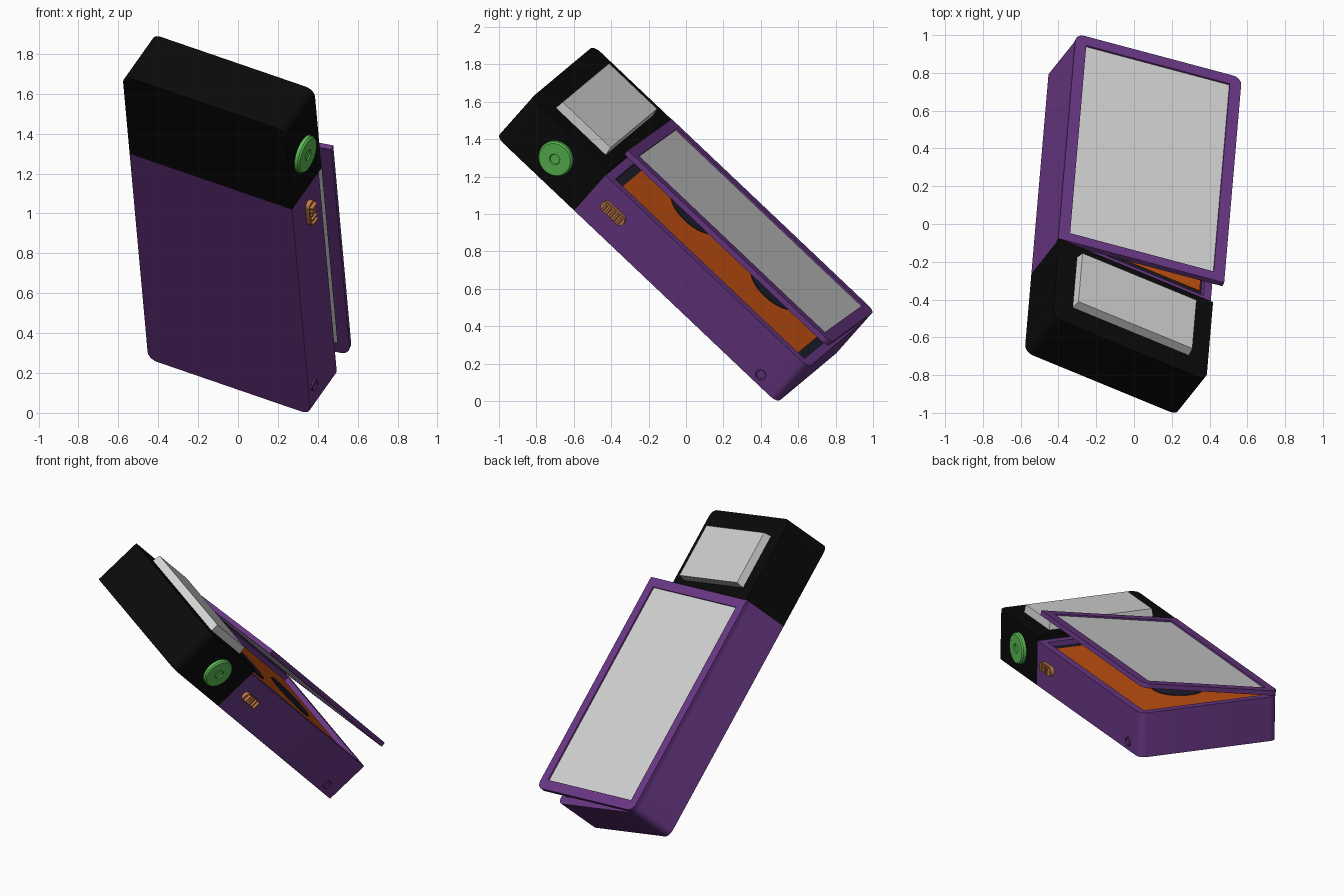
import bpy, bmesh, math
from mathutils import Matrix, Vector

if "Cube" in bpy.data.objects:
    bpy.data.objects.remove(bpy.data.objects["Cube"])

# Tilted frame of the device: X across, Y along its length, Z through its depth
W = Vector((0.882, -0.363, -0.303)).normalized()
L = Vector((-0.063, -0.724, 0.687))
L = (L - W * L.dot(W)).normalized()
D = L.cross(W)
FRAME = Matrix.Translation((-0.043, 0.654, 0.131)) @ Matrix((-W, L, D)).transposed().to_4x4()

HALF, BODY_L, TOP_L = 0.462, 1.497, 2.07
RIM_Z, BACK_Z = 0.285, 0.315


def material(name, rgb):
    m = bpy.data.materials.new(name)
    m.diffuse_color = (*rgb, 1)
    m.use_nodes = True
    m.node_tree.nodes["Principled BSDF"].inputs["Base Color"].default_value = m.diffuse_color
    return m


PURPLE = material("purple", (0.145, 0.040, 0.240))
BLACK = material("black", (0.003, 0.003, 0.003))
GREY = material("light grey", (0.66, 0.66, 0.66))
ORANGE = material("orange", (0.56, 0.085, 0.006))
NAVY = material("dark navy", (0.012, 0.013, 0.027))
GREEN = material("green", (0.105, 0.50, 0.085))
COPPER = material("copper", (0.52, 0.19, 0.06))


def finish(name, bm, mat, place=Matrix()):
    bmesh.ops.recalc_face_normals(bm, faces=bm.faces)
    me = bpy.data.meshes.new(name)
    bm.to_mesh(me)
    bm.free()
    me.materials.append(mat)
    ob = bpy.data.objects.new(name, me)
    bpy.context.collection.objects.link(ob)
    ob.matrix_world = FRAME @ place
    bpy.ops.object.select_all(action='DESELECT')
    ob.select_set(True)
    bpy.context.view_layer.objects.active = ob
    bpy.ops.object.shade_smooth_by_angle(angle=math.radians(30))
    return ob


def slab(name, x, y, z, mat, radii=(0, 0, 0, 0), place=Matrix(), taper=0):
    """Extruded rectangle; radii round the corners from (x0, y0) anticlockwise."""
    corners = [(x[0], y[0], 1, 1), (x[1], y[0], -1, 1), (x[1], y[1], -1, -1), (x[0], y[1], 1, -1)]
    pts = []
    for i, ((cx, cy, sx, sy), r) in enumerate(zip(corners, radii)):
        steps = 6 if r else 0
        for k in range(steps + 1):
            a = math.pi + i * math.pi / 2 + (k / steps * math.pi / 2 if steps else 0)
            pts.append((cx + r * sx + r * math.cos(a), cy + r * sy + r * math.sin(a)))
    bm = bmesh.new()
    low = [bm.verts.new((px, py, z[0])) for px, py in pts]
    mx, my = sum(x) / 2, sum(y) / 2
    fx, fy = 1 - 2 * taper / (x[1] - x[0]), 1 - 2 * taper / (y[1] - y[0])
    high = [bm.verts.new((mx + (px - mx) * fx, my + (py - my) * fy, z[1])) for px, py in pts]
    bm.faces.new(low[::-1])
    bm.faces.new(high)
    n = len(pts)
    for i in range(n):
        j = (i + 1) % n
        bm.faces.new((low[i], low[j], high[j], high[i]))
    return finish(name, bm, mat, place)


def lathe(name, profile, mat, place, sides=40):
    """Turned part from (radius, height) points around local Z."""
    bm = bmesh.new()
    rings = []
    for r, h in profile:
        rings.append([bm.verts.new((r * math.cos(2 * math.pi * i / sides),
                                    r * math.sin(2 * math.pi * i / sides), h)) for i in range(sides)])
    for a, b in zip(rings, rings[1:]):
        for i in range(sides):
            j = (i + 1) % sides
            bm.faces.new((a[i], a[j], b[j], b[i]))
    bm.faces.new(rings[0][::-1])
    bm.faces.new(rings[-1])
    return finish(name, bm, mat, place)


def cut(target, cutter):
    mod = target.modifiers.new("opening", 'BOOLEAN')
    mod.object = cutter
    mod.operation = 'DIFFERENCE'
    mod.solver = 'EXACT'
    bpy.ops.object.select_all(action='DESELECT')
    target.select_set(True)
    bpy.context.view_layer.objects.active = target
    bpy.ops.object.modifier_apply(modifier=mod.name)
    bpy.data.objects.remove(cutter)


# Lower case with the tape well
case = slab("lower_case", (-HALF, HALF), (0, BODY_L), (0, RIM_Z), PURPLE, (0.05, 0.05, 0, 0))
well = slab("well_cutter", (-HALF + 0.045, HALF - 0.045), (0.05, BODY_L - 0.05), (0.12, 0.4), PURPLE)
well.hide_render = True
cut(case, well)

# Upper housing
slab("upper_housing", (-HALF, HALF), (BODY_L, TOP_L), (0, BACK_Z), BLACK, (0, 0, 0.05, 0.05))

# Tape: dark shell, label plate and two reels
slab("tape_shell", (-0.416, 0.416), (0.051, BODY_L - 0.051), (0.12, 0.252), NAVY)
slab("tape_label", (-0.405, 0.405), (0.10, BODY_L - 0.10), (0.252, 0.258), ORANGE)
for i, y in enumerate((0.45, 1.04)):
    lathe(f"tape_reel_{i + 1}", [(0.165, 0), (0.165, 0.006)], NAVY,
          Matrix.Translation((0, y, 0.256)))

# Lid hinged on one long edge, slightly open, with a window
LID = Matrix.Translation((HALF, 0, RIM_Z)) @ Matrix.Rotation(math.radians(10.2), 4, 'Y')
WX, WY = (-2 * HALF + 0.062, -0.062), (0.065, BODY_L - 0.06)
lid = slab("lid_frame", (-2 * HALF, 0), (0, BODY_L), (0, 0.03), PURPLE, (0.05, 0.05, 0, 0), LID)
hole = slab("window_cutter", WX, WY, (-0.1, 0.1), PURPLE, place=LID)
hole.hide_render = True
cut(lid, hole)
slab("lid_window", WX, WY, (0.006, 0.020), GREY, place=LID)

# Raised plate on the upper housing
slab("back_plate", (-0.35, 0.35), (1.575, 1.945), (BACK_Z - 0.005, 0.365), GREY, taper=0.008)


# Controls on the side wall
def on_side(y, z):
    return Matrix.Translation((-HALF, y, z)) @ Matrix.Rotation(-math.pi / 2, 4, 'Y')


lathe("volume_dial", [(0.098, -0.01), (0.098, 0.018), (0.09, 0.027), (0.03, 0.027), (0.026, 0.021)],
      GREEN, on_side(1.755, 0.157))
slab("slider_base", (-0.03, 0.03), (-0.08, 0.08), (-0.01, 0.022), COPPER, (0.028,) * 4, on_side(1.33, 0.157))
for i in range(5):
    y = (i - 2) * 0.027
    slab(f"slider_ridge_{i + 1}", (-0.026, 0.026), (y - 0.008, y + 0.008), (0.02, 0.03 + 0.004 * abs(i - 2)),
         COPPER, place=on_side(1.33, 0.157), taper=0.003)
lathe("side_stud", [(0.031, -0.01), (0.031, 0.008), (0.023, 0.008), (0.021, 0.002)],
      PURPLE, on_side(0.165, 0.055), 24)
